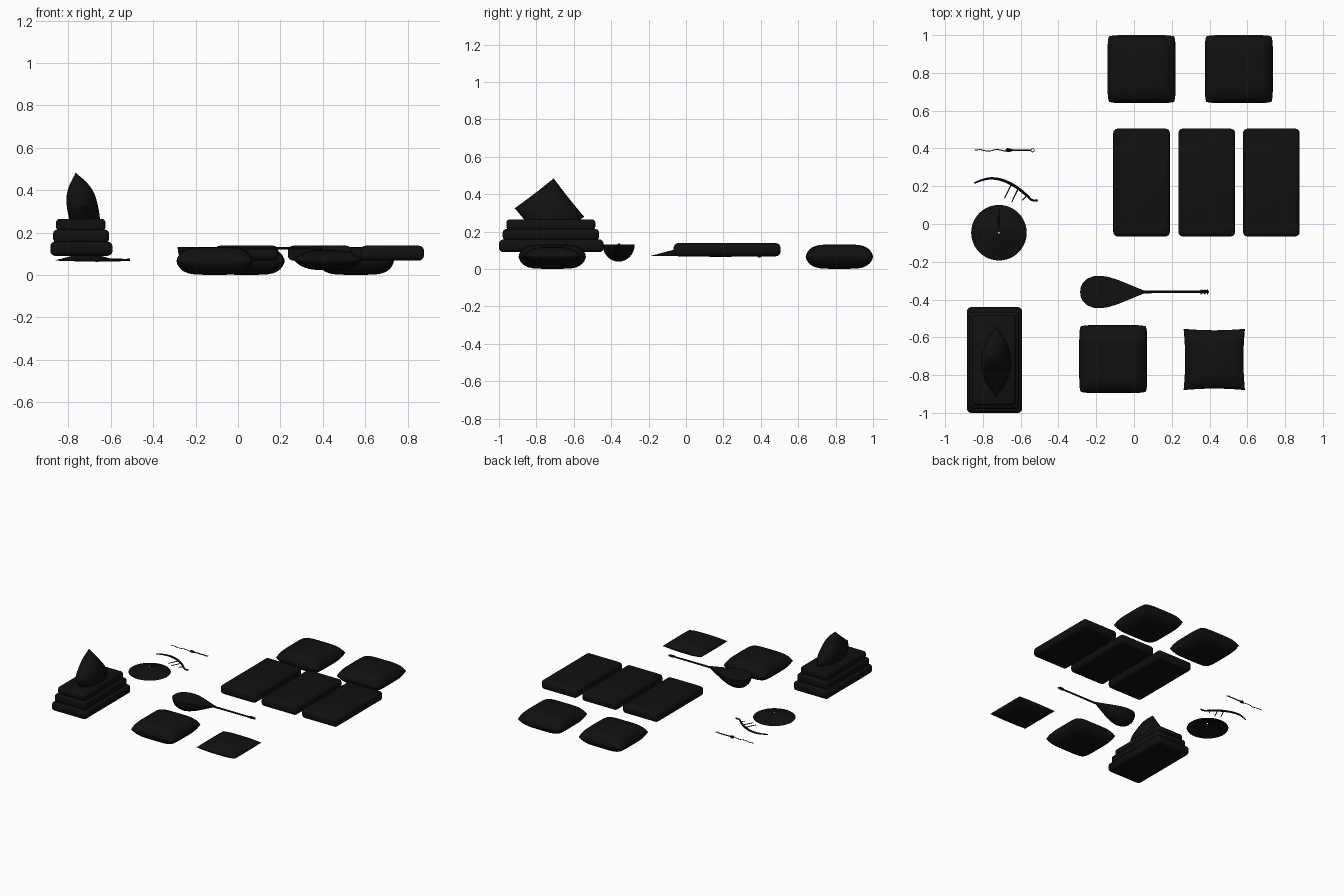
import bpy, bmesh, math
from mathutils import Matrix, Vector

if "Cube" in bpy.data.objects:
    bpy.data.objects.remove(bpy.data.objects["Cube"])

dark = bpy.data.materials.new("dark")
dark.diffuse_color = (0.005, 0.005, 0.005, 1)
dark.use_nodes = True
dark.node_tree.nodes["Principled BSDF"].inputs["Base Color"].default_value = dark.diffuse_color


def finish(name, bm, angle=40):
    me = bpy.data.meshes.new(name)
    bmesh.ops.recalc_face_normals(bm, faces=bm.faces)
    bm.to_mesh(me)
    bm.free()
    ob = bpy.data.objects.new(name, me)
    bpy.context.collection.objects.link(ob)
    me.materials.append(dark)
    bpy.ops.object.select_all(action='DESELECT')
    ob.select_set(True)
    bpy.context.view_layer.objects.active = ob
    bpy.ops.object.shade_smooth_by_angle(angle=math.radians(angle))
    return ob


def cushion(name, w, d, h, matrix, pinch=0.0, power=5):
    """Stuffed square: two domed grids meeting at a seam."""
    bm = bmesh.new()
    n = 20
    for side in (1, -1):
        g = bmesh.ops.create_grid(bm, x_segments=n, y_segments=n, size=1)
        for v in g['verts']:
            # crowd the rows toward the seam
            u, t = (math.sin(c * math.pi / 2) for c in v.co.xy)
            f = max(0, 1 - abs(u) ** power) * max(0, 1 - abs(t) ** power)
            x = u * (1 - pinch * (1 - t * t))
            y = t * (1 - pinch * (1 - u * u))
            if pinch == 0:      # soften plan corners
                x *= 1 - 0.04 * t ** 8
                y *= 1 - 0.04 * u ** 8
            v.co = (x * w / 2, y * d / 2, side * h / 2 * f ** 0.65)
    bmesh.ops.remove_doubles(bm, verts=bm.verts, dist=0.0005)
    bm.transform(matrix)
    return finish(name, bm, 60)


def mat(name, x0, x1, y0, y1, z0, z1, r=0.024):
    """Padded mat with rounded edges."""
    bm = bmesh.new()
    bmesh.ops.create_cube(bm, size=1)
    for v in bm.verts:
        v.co = ((x0 + x1) / 2 + v.co.x * (x1 - x0),
                (y0 + y1) / 2 + v.co.y * (y1 - y0),
                (z0 + z1) / 2 + v.co.z * (z1 - z0))
    bmesh.ops.bevel(bm, geom=bm.edges[:], offset=r, segments=4,
                    profile=0.5, affect='EDGES')
    return finish(name, bm, 60)


def tube(name, pts, radii, sides=8, smooth=True):
    """Tapered rod through points."""
    cu = bpy.data.curves.new(name, 'CURVE')
    cu.dimensions = '3D'
    cu.bevel_depth = 1
    cu.bevel_resolution = 2
    cu.use_fill_caps = True
    cu.resolution_u = 6
    sp = cu.splines.new('NURBS' if smooth else 'POLY')
    sp.points.add(len(pts) - 1)
    for p, co, r in zip(sp.points, pts, radii):
        p.co = (*co, 1)
        p.radius = r
    if smooth:
        sp.order_u = 3
        sp.use_endpoint_u = True
    tmp = bpy.data.objects.new(name + "_tmp", cu)
    bpy.context.collection.objects.link(tmp)
    bpy.context.view_layer.update()
    me = bpy.data.meshes.new_from_object(
        tmp.evaluated_get(bpy.context.evaluated_depsgraph_get()))
    bm = bmesh.new()
    bm.from_mesh(me)
    bpy.data.objects.remove(tmp)
    bpy.data.meshes.remove(me)
    return finish(name, bm)


T = Matrix.Translation

# Square seat cushions: two at the back, one at the front
for i, (x, y) in enumerate([(0.04, 0.82), (0.555, 0.82), (-0.11, -0.715)]):
    cushion(f"seat_cushion_{i}", 0.36, 0.36, 0.13, T((x, y, 0.066)))

# Pinched throw pillow lying flat
cushion("throw_pillow", 0.325, 0.325, 0.095, T((0.425, -0.717, 0.07)), 0.05, 3)

# Row of three padded mats
for i, x in enumerate((0.04, 0.385, 0.727)):
    mat(f"padded_mat_{i}", x - 0.15, x + 0.15, -0.066, 0.505, 0.068, 0.138)

# Stepped stack of mats
mat("stack_lower", -0.885, -0.592, -1.0, -0.44, 0.09, 0.158)
mat("stack_middle", -0.872, -0.608, -0.98, -0.465, 0.152, 0.214, 0.02)
mat("stack_upper", -0.858, -0.625, -0.96, -0.485, 0.208, 0.265, 0.018)

# Pillow standing on its corner, leaning on the stack
R = Matrix.Rotation
lean = (T((-0.73, -0.73, 0.302)) @ R(math.radians(-7), 4, 'X')
        @ R(math.radians(-11), 4, 'Y') @ R(math.radians(90), 4, 'Y')
        @ R(math.radians(45), 4, 'Z'))
cushion("leaning_pillow", 0.265, 0.265, 0.145, lean, 0.02, 3)

# Shallow cone hat, open underneath, with a small seam
bm = bmesh.new()
bmesh.ops.create_cone(bm, segments=48, radius1=0.147, radius2=0.004, depth=0.038)
bmesh.ops.delete(bm, geom=[f for f in bm.faces if f.normal.z < -0.9],
                 context='FACES_ONLY')
bm.transform(T((-0.715, -0.046, 0.088)))
finish("cone_hat", bm)
tube("hat_seam", [(-0.715, -0.03, 0.103), (-0.718, 0.03, 0.088),
                  (-0.713, 0.08, 0.075)], [0.003] * 3)

# Curved branch with three twigs
Z = 0.071
arc = [(-0.845, 0.216), (-0.79, 0.243), (-0.71, 0.24), (-0.63, 0.203),
       (-0.565, 0.15), (-0.538, 0.12), (-0.51, 0.126)]
tube("curved_branch", [(x, y, Z) for x, y in arc],
     [0.004, 0.006, 0.007, 0.008, 0.007, 0.005, 0.006])
for i, (a, b) in enumerate([((-0.65, 0.208), (-0.686, 0.135)),
                            ((-0.613, 0.188), (-0.648, 0.115)),
                            ((-0.563, 0.155), (-0.592, 0.125))]):
    tube(f"twig_{i}", [(*a, Z), (*b, Z)], [0.0035, 0.0025], smooth=False)

# Thin wand: wavy tail, knob, shaft and end ring
wave = [(-0.845 + 0.028 * i, 0.39 + 0.006 * math.sin(i * 1.8), Z) for i in range(7)]
tube("wand_tail", wave, [0.0025] * 7)
tube("wand_knob", [(-0.68, 0.391, Z), (-0.67, 0.391, Z), (-0.655, 0.391, Z),
                   (-0.64, 0.391, Z)], [0.003, 0.011, 0.008, 0.004], smooth=False)
tube("wand_shaft", [(-0.66, 0.391, Z), (-0.545, 0.391, Z)], [0.004, 0.004], smooth=False)
tube("wand_ring", [(-0.537 + 0.009 * math.cos(a * math.pi / 6),
                    0.39 + 0.009 * math.sin(a * math.pi / 6), Z)
                   for a in range(13)], [0.0018] * 13, smooth=False)

# Lute body: flat top, half-round teardrop below
prof = [(-0.285, 0.003), (-0.281, 0.03), (-0.268, 0.052), (-0.245, 0.072),
        (-0.215, 0.083), (-0.18, 0.086), (-0.14, 0.081), (-0.09, 0.066),
        (-0.04, 0.046), (0.01, 0.025), (0.05, 0.009), (0.06, 0.006)]
bm = bmesh.new()
rings = []
for x, r in prof:
    rings.append([bm.verts.new((x, -0.36 + r * math.cos(math.pi * k / 16),
                                0.132 - 1.08 * r * math.sin(math.pi * k / 16)))
                  for k in range(17)])
for a, b in zip(rings, rings[1:]):
    for k in range(17):
        j = (k + 1) % 17
        bm.faces.new((a[k], a[j], b[j], b[k]))
bm.faces.new(rings[0])
bm.faces.new(rings[-1])
finish("lute_body", bm)

# Lute neck, head and tuning pegs
tube("lute_neck", [(0.03, -0.36, 0.126), (0.36, -0.359, 0.126)],
     [0.007, 0.006], smooth=False)
tube("lute_head", [(0.345, -0.359, 0.126), (0.36, -0.358, 0.127),
                   (0.38, -0.358, 0.127), (0.398, -0.359, 0.126)],
     [0.006, 0.01, 0.009, 0.004], smooth=False)
for i, x in enumerate((0.355, 0.375, 0.388)):
    tube(f"lute_peg_{i}", [(x, -0.372, 0.127), (x, -0.346, 0.127)],
         [0.0025, 0.0025], smooth=False)
